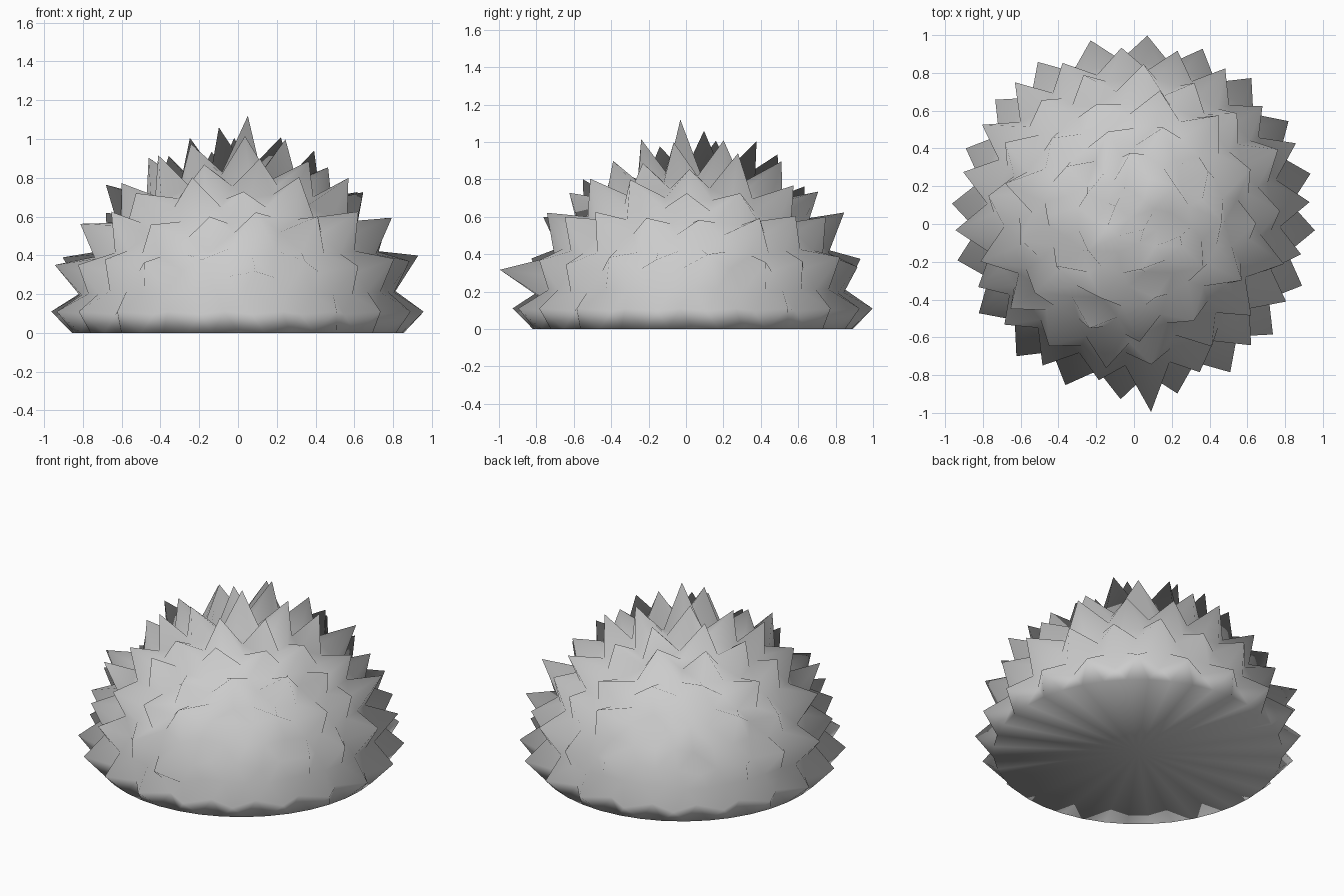
import bpy, bmesh, math, random
from mathutils import Vector

if "Cube" in bpy.data.objects:
    bpy.data.objects.remove(bpy.data.objects["Cube"])

random.seed(4)
VALLEY = 0.84      # radius of the dome between the spikes
FOOT = 0.855       # radius of the flat base
SHIFT = 0.037      # the dome sits slightly back because of one long front spike


def direction(el, az):
    e, a = math.radians(el), math.radians(az)
    return Vector((math.cos(e) * math.cos(a), math.cos(e) * math.sin(a), math.sin(e)))


spikes = []        # [unit direction, distance of the tip from the centre]


def ring(el, count, phase, r, jitter=0.0, wob=0.03):
    for i in range(count):
        az = phase + 360 * i / count
        d = direction(el + random.uniform(-jitter, jitter), az + random.uniform(-jitter, jitter))
        spikes.append([d, r + random.uniform(-wob, wob)])


# spike tips in staggered rings; the rings below the ground are cut off later
ring(6.5, 20, 85.8, 0.97, 0, 0.004)
ring(-6.5, 20, 94.8, 0.97, 0, 0)
ring(-25, 20, 86, 0.9)
ring(-60, 10, 86, 0.9)
ring(21.5, 20, 95, 0.99, 2)
ring(36, 17, 88, 0.99, 2.5, 0.04)
ring(49.5, 13, 80, 1.00, 2.5, 0.04)
ring(62, 10, 70, 1.01, 2.5, 0.04)
ring(73, 6, 95, 1.04, 2.5)
spikes += [[direction(85.7, -53), 1.123], [direction(83.8, 149), 1.066]]

# the longest side spike, at the front
front = min(spikes, key=lambda s: (s[0] - direction(21.5, -85)).length)
front[:] = [direction(17, -85), 1.083]

# connect the tips, then split every edge to make the valleys
bm = bmesh.new()
for d, r in spikes:
    bm.verts.new(d)
bmesh.ops.convex_hull(bm, input=list(bm.verts))
bmesh.ops.subdivide_edges(bm, edges=list(bm.edges), cuts=1, use_grid_fill=True)
for v in bm.verts:
    d, r = min(spikes, key=lambda s: (s[0] - v.co).length_squared)
    if (d - v.co).length < 0.001:
        v.co = d * r
    elif abs(v.co.z) < 0.005:
        v.co.z = 0
        v.co = v.co.normalized() * FOOT
    else:
        v.co = v.co.normalized() * VALLEY

# flat base with a central fan
bmesh.ops.bisect_plane(bm, geom=list(bm.verts) + list(bm.edges) + list(bm.faces), dist=0.0005,
                       plane_co=(0, 0, 0), plane_no=(0, 0, 1), clear_inner=True)
rim = [e for e in bm.edges if all(abs(v.co.z) < 0.001 for v in e.verts)]
centre = bm.verts.new((0, 0, 0))
for e in rim:
    bm.faces.new((e.verts[0], e.verts[1], centre))
bmesh.ops.recalc_face_normals(bm, faces=list(bm.faces))
bmesh.ops.translate(bm, verts=list(bm.verts), vec=(0, SHIFT, 0))
for f in bm.faces:
    f.smooth = True

mesh = bpy.data.meshes.new("spiky_dome")
bm.to_mesh(mesh)
bm.free()
bpy.context.collection.objects.link(bpy.data.objects.new("spiky_dome", mesh))
